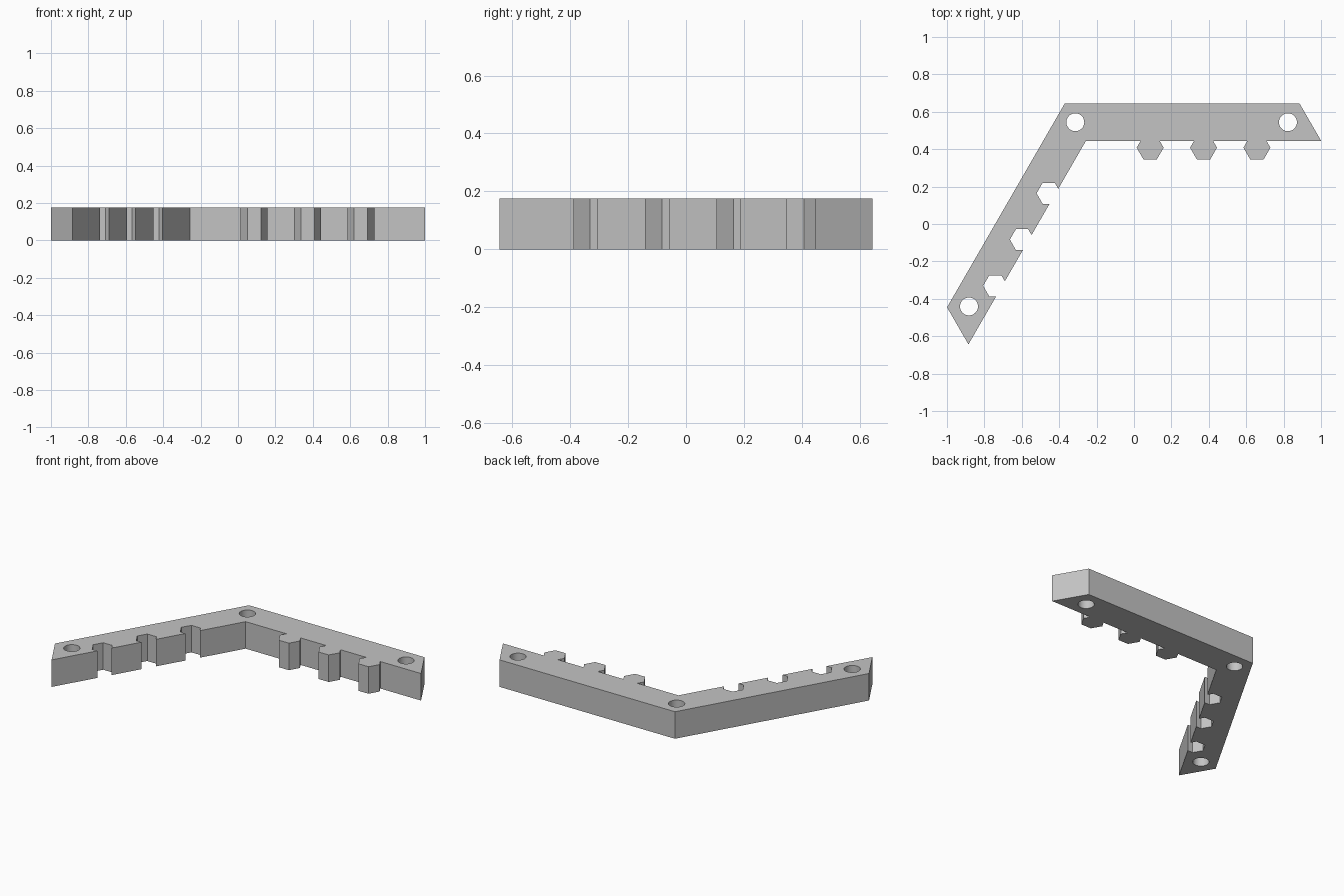
import bpy, bmesh, math
from mathutils import Vector

if "Cube" in bpy.data.objects:
    bpy.data.objects.remove(bpy.data.objects["Cube"], do_unlink=True)

HEIGHT = 0.175
WIDTH = 0.198          # width of each arm
LENGTH = 1.257         # length of each arm edge
OUTER = Vector((-0.371, 0.643))
INNER = OUTER + Vector((WIDTH * math.tan(math.radians(30)), -WIDTH))
PIVOT = (OUTER + INNER) / 2

# Arm directions, and the direction out of each arm's inner edge
RIGHT, RIGHT_OUT = Vector((1, 0)), Vector((0, -1))
LEFT = Vector((-0.5, -math.sqrt(0.75)))
LEFT_OUT = Vector((math.sqrt(0.75), -0.5))
STATIONS = [0.343 + 0.2855 * i for i in range(3)]


def hexagon(along, out, station, radius, offset):
    """Part of a hexagon standing beyond an arm's inner edge."""
    neck = radius - abs(offset) / math.sqrt(3)
    tip = offset + math.copysign(radius * math.sqrt(0.75), offset)
    shape = [(-neck, 0), (-radius, offset), (-radius / 2, tip),
             (radius / 2, tip), (radius, offset), (neck, 0)]
    return [INNER + along * (station + a) + out * b for a, b in shape]


def circle(centre, radius=0.048, sides=32):
    angles = [math.tau * i / sides for i in range(sides)]
    return [centre + radius * Vector((math.cos(a), math.sin(a))) for a in angles]


# Outline: notched left arm, tabbed right arm
outline = [OUTER, OUTER + LEFT * LENGTH, INNER + LEFT * LENGTH]
for s in reversed(STATIONS):
    outline += reversed(hexagon(LEFT, LEFT_OUT, s, 0.065, -0.032))
outline.append(INNER)
for s in STATIONS:
    outline += hexagon(RIGHT, RIGHT_OUT, s, 0.072, 0.037)
outline += [INNER + RIGHT * LENGTH, OUTER + RIGHT * LENGTH]

# Pin holes at the corner and near both ends
reach = 1.137
holes = [circle(p) for p in (PIVOT, PIVOT + LEFT * reach, PIVOT + RIGHT * reach)]

# Fill the profile and raise it to full height
bm = bmesh.new()
for loop in [outline] + holes:
    verts = [bm.verts.new((p.x, p.y, 0)) for p in loop]
    for i, v in enumerate(verts):
        bm.edges.new((verts[i - 1], v))
bmesh.ops.triangle_fill(bm, use_beauty=True, use_dissolve=False,
                        edges=bm.edges[:], normal=(0, 0, 1))
raised = bmesh.ops.extrude_face_region(bm, geom=bm.faces[:], use_keep_orig=True)
bmesh.ops.translate(bm, vec=(0, 0, HEIGHT),
                    verts=[g for g in raised["geom"] if isinstance(g, bmesh.types.BMVert)])
bmesh.ops.recalc_face_normals(bm, faces=bm.faces[:])
mesh = bpy.data.meshes.new("angled_bracket")
bm.to_mesh(mesh)
bm.free()
bracket = bpy.data.objects.new("angled_bracket", mesh)
bpy.context.collection.objects.link(bracket)

# Plain grey material
grey = bpy.data.materials.new("light_grey")
grey.use_nodes = True
colour = (0.55, 0.55, 0.55, 1)
grey.diffuse_color = colour
grey.node_tree.nodes["Principled BSDF"].inputs["Base Color"].default_value = colour
mesh.materials.append(grey)

# Smooth hole walls, sharp edges elsewhere
bpy.ops.object.select_all(action="DESELECT")
bracket.select_set(True)
bpy.context.view_layer.objects.active = bracket
bpy.ops.object.shade_smooth_by_angle(angle=math.radians(30))
